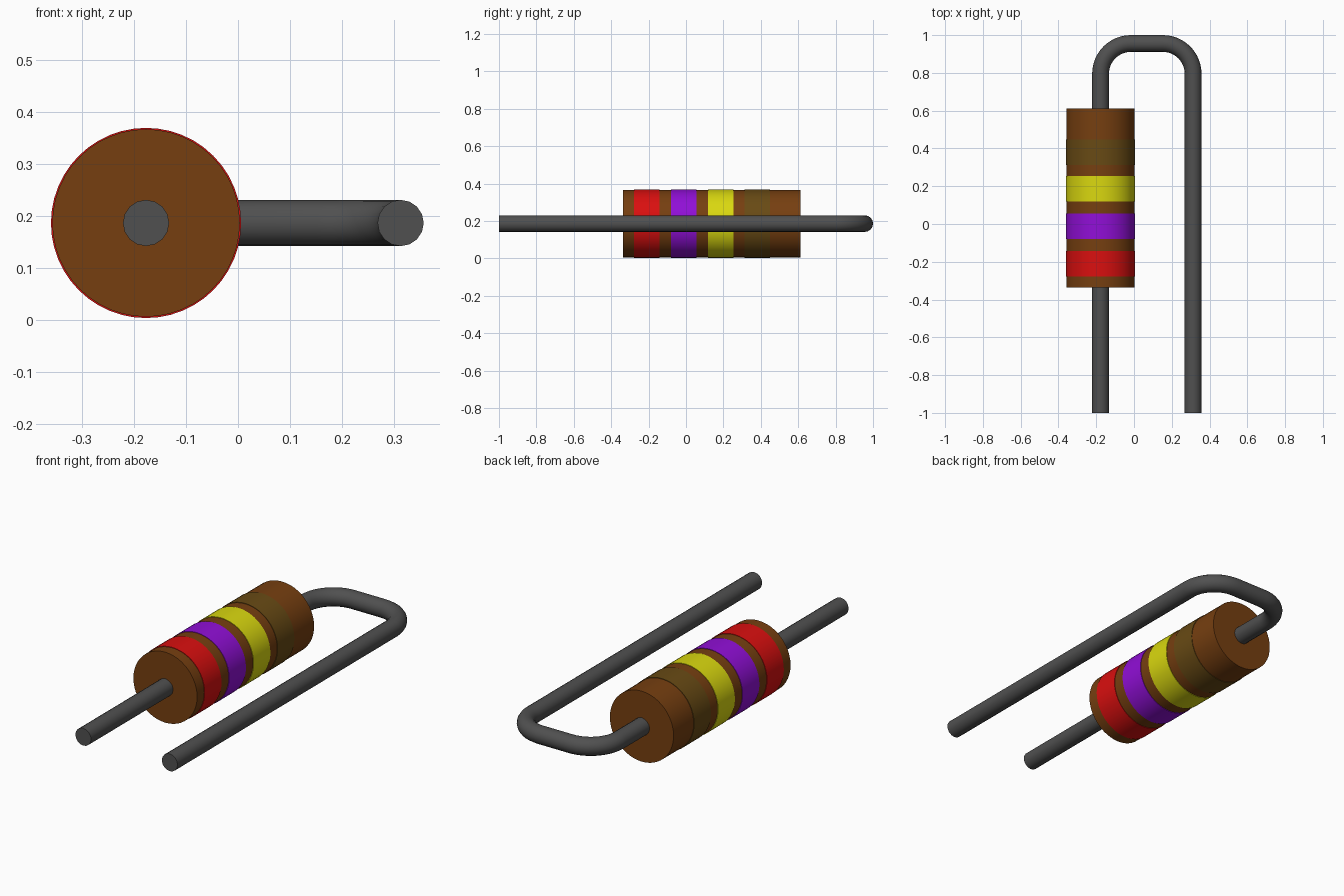
import bpy, bmesh, math
from mathutils import Vector, Matrix

cube = bpy.data.objects.get("Cube")
if cube:
    bpy.data.objects.remove(cube, do_unlink=True)

AXIS_X, AXIS_Z = -0.177, 0.186      # centre line of the body
BODY_R, BAND_R = 0.1805, 0.183
SIDES = 48


def material(name, srgb):
    col = [((c / 255 + 0.055) / 1.055) ** 2.4 if c > 10 else c / 255 / 12.92 for c in srgb] + [1.0]
    m = bpy.data.materials.new(name)
    m.use_nodes = True
    m.diffuse_color = col
    m.node_tree.nodes["Principled BSDF"].inputs["Base Color"].default_value = col
    return m


def finish(obj, mat):
    """Assign the material and smooth the round surfaces only."""
    obj.data.materials.clear()
    obj.data.materials.append(mat)
    bpy.ops.object.select_all(action='DESELECT')
    obj.select_set(True)
    bpy.context.view_layer.objects.active = obj
    bpy.ops.object.shade_smooth_by_angle(angle=math.radians(35))


def lathe(name, profile, mat, closed=False):
    """Revolve (radius, y) points about the body's centre line."""
    bm = bmesh.new()
    verts = [bm.verts.new((r, y, 0)) for r, y in profile]
    pairs = list(zip(verts, verts[1:])) + ([(verts[-1], verts[0])] if closed else [])
    edges = [bm.edges.new(p) for p in pairs]
    bmesh.ops.spin(bm, geom=verts + edges, cent=(0, 0, 0), axis=(0, 1, 0),
                   angle=math.tau, steps=SIDES, use_duplicate=False)
    bmesh.ops.remove_doubles(bm, verts=bm.verts, dist=1e-5)
    bmesh.ops.recalc_face_normals(bm, faces=bm.faces)
    bmesh.ops.transform(bm, matrix=Matrix.Translation((AXIS_X, 0, AXIS_Z)), verts=bm.verts)
    mesh = bpy.data.meshes.new(name)
    bm.to_mesh(mesh)
    bm.free()
    obj = bpy.data.objects.new(name, mesh)
    bpy.context.collection.objects.link(obj)
    finish(obj, mat)
    return obj


brown = material("body brown", (118, 63, 16))
steel = material("dark grey wire", (80, 80, 80))
bands = [
    ("red_band", material("red", (218, 15, 15)), -0.278),
    ("violet_band", material("violet", (145, 15, 215)), -0.080),
    ("yellow_band", material("yellow", (218, 216, 15)), 0.118),
    ("olive_band", material("olive brown", (104, 74, 20)), 0.312),
]

# Body: a plain cylinder lying along y
lathe("body", [(0, -0.336), (BODY_R, -0.336), (BODY_R, 0.611), (0, 0.611)], brown)

# Colour bands: thin sleeves slightly proud of the body
for name, mat, y in bands:
    r, y2 = BODY_R - 0.005, y + 0.136
    lathe(name, [(r, y), (BAND_R, y), (BAND_R, y2), (r, y2)], mat, closed=True)

# Wire lead: straight through the body, then bent back along its side
WIRE_R, BEND_R = 0.0445, 0.16
RIGHT_X, TOP_Y = 0.313, 0.9555
path = [(AXIS_X, -1.0)]
for cx, start in ((AXIS_X + BEND_R, math.pi), (RIGHT_X - BEND_R, math.pi / 2)):
    for i in range(13):
        a = start - math.pi / 2 * i / 12
        path.append((cx + BEND_R * math.cos(a), TOP_Y - BEND_R + BEND_R * math.sin(a)))
path.append((RIGHT_X, -1.0))

curve = bpy.data.curves.new("wire_lead", 'CURVE')
curve.dimensions = '3D'
curve.bevel_depth = WIRE_R
curve.bevel_resolution = 6
curve.use_fill_caps = True
spline = curve.splines.new('POLY')
spline.points.add(len(path) - 1)
for p, (x, y) in zip(spline.points, path):
    p.co = (x, y, AXIS_Z, 1)
wire = bpy.data.objects.new("wire_lead", curve)
bpy.context.collection.objects.link(wire)
bpy.ops.object.select_all(action='DESELECT')
wire.select_set(True)
bpy.context.view_layer.objects.active = wire
bpy.ops.object.convert(target='MESH')
wire = bpy.context.view_layer.objects.active

# Join the end caps to the tube
bm = bmesh.new()
bm.from_mesh(wire.data)
bmesh.ops.remove_doubles(bm, verts=bm.verts, dist=1e-5)
bmesh.ops.recalc_face_normals(bm, faces=bm.faces)
bm.to_mesh(wire.data)
bm.free()
finish(wire, steel)
